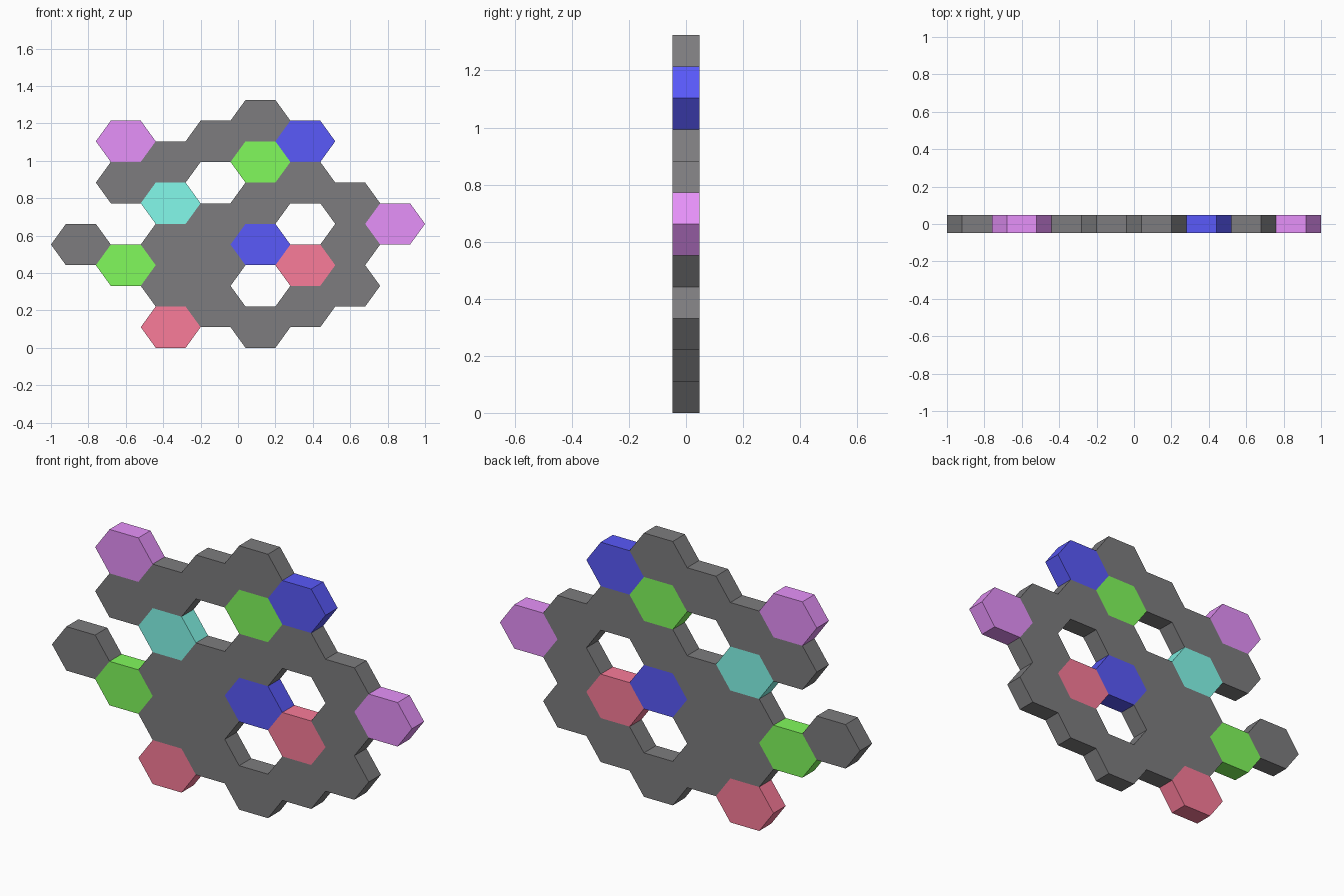
import bpy
import bmesh

if "Cube" in bpy.data.objects:
    bpy.data.objects.remove(bpy.data.objects["Cube"])

R = 0.16            # half width of a hexagon
H = 1.325 / 12      # half height of a hexagon
D = 0.048           # half thickness of the plate
OUTLINE = [(1, 0), (0.5, 1), (-0.5, 1), (-1, 0), (-0.5, -1), (0.5, -1)]


def hex_plate(name, cells, color):
    """Joined hexagonal tiles at (column, half-row) cells, with thickness."""
    bm = bmesh.new()
    for col, row in cells:
        cx, cz = -0.84 + 1.5 * R * col, H * row
        bm.faces.new([bm.verts.new((cx + R * u, -D, cz + H * v)) for u, v in OUTLINE])
    bmesh.ops.remove_doubles(bm, verts=bm.verts, dist=0.001)
    ext = bmesh.ops.extrude_face_region(bm, geom=bm.faces[:], use_keep_orig=True)
    moved = [g for g in ext["geom"] if isinstance(g, bmesh.types.BMVert)]
    bmesh.ops.translate(bm, verts=moved, vec=(0, 2 * D, 0))
    bmesh.ops.recalc_face_normals(bm, faces=bm.faces)
    mesh = bpy.data.meshes.new(name)
    bm.to_mesh(mesh)
    bm.free()
    obj = bpy.data.objects.new(name, mesh)
    bpy.context.collection.objects.link(obj)
    mat = bpy.data.materials.get(color[0]) or bpy.data.materials.new(color[0])
    mat.diffuse_color = (*color[1], 1)
    mat.use_nodes = True
    mat.node_tree.nodes["Principled BSDF"].inputs["Base Color"].default_value = mat.diffuse_color
    mesh.materials.append(mat)
    return obj


# dark grey body: rows of the grey tiles in each column
grey = {0: [5], 1: [8], 2: [3, 5, 9], 3: [2, 4, 6, 10], 4: [1, 7, 11],
        5: [2, 8], 6: [3, 5, 7]}
hex_plate("grey_tiles", [(c, r) for c, rows in grey.items() for r in rows],
          ("dark_grey", (0.205, 0.203, 0.21)))

# coloured tiles
coloured = {
    "pink": ((0.79, 0.285, 0.95), [(1, 10), (7, 6)]),
    "green": ((0.22, 0.95, 0.107), [(1, 4), (4, 9)]),
    "red": ((0.95, 0.20, 0.32), [(2, 1), (5, 4)]),
    "blue": ((0.10, 0.10, 0.95), [(4, 5), (5, 10)]),
    "teal": ((0.23, 0.95, 0.83), [(2, 7)]),
}
for name, (rgb, cells) in coloured.items():
    for i, cell in enumerate(cells):
        hex_plate(f"{name}_tile_{i + 1}", [cell], (name, rgb))
